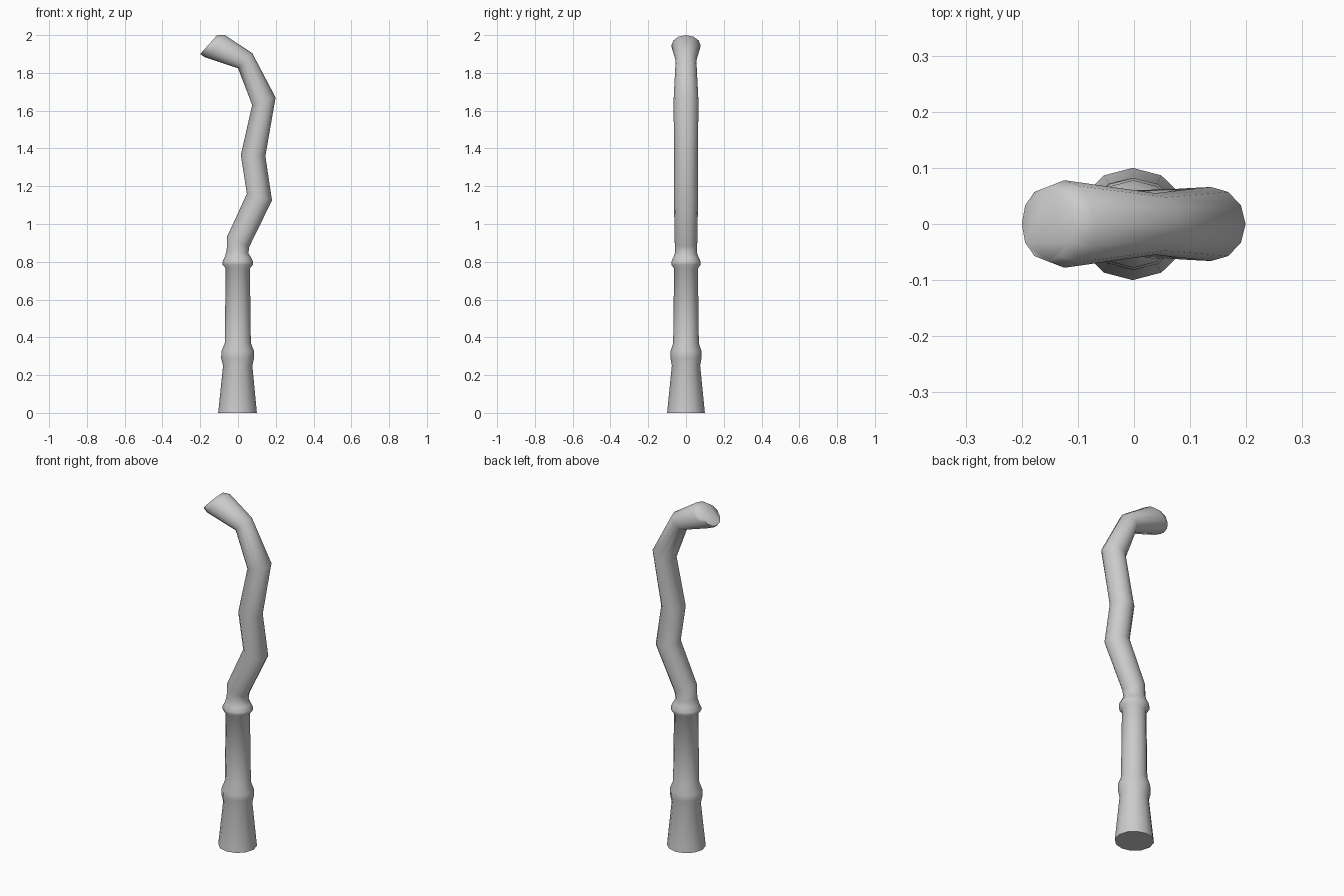
import bpy, bmesh, math
from mathutils import Vector

SIDES = 12

# Cross-sections, bottom to top: left x, left z, right x, right z, half depth in y
RINGS = [
    # flared foot and lower collar
    (-0.105, 0.0, 0.10, 0.0, 0.10),
    (-0.079, 0.25, 0.076, 0.25, 0.075),
    (-0.089, 0.29, 0.085, 0.29, 0.082),
    (-0.088, 0.325, 0.086, 0.325, 0.082),
    (-0.070, 0.37, 0.068, 0.37, 0.068),
    # straight shaft and upper collar
    (-0.065, 0.765, 0.063, 0.765, 0.063),
    (-0.082, 0.785, 0.080, 0.785, 0.078),
    (-0.082, 0.80, 0.080, 0.80, 0.078),
    (-0.070, 0.825, 0.068, 0.825, 0.066),
    (-0.060, 0.86, 0.055, 0.845, 0.057),
    # crooked upper stem
    (-0.057, 0.935, 0.060, 0.88, 0.060),
    (0.047, 1.16, 0.180, 1.125, 0.064),
    (0.015, 1.365, 0.145, 1.36, 0.063),
    (0.075, 1.63, 0.199, 1.67, 0.066),
    (0.000, 1.825, 0.075, 1.905, 0.055),
    # swollen tip with a softened rim
    (-0.178, 1.884, -0.070, 2.0, 0.078),
    (-0.200, 1.900, -0.110, 2.0, 0.066),
]

bm = bmesh.new()
loops = []
for lx, lz, rx, rz, hy in RINGS:
    left, right = Vector((lx, 0, lz)), Vector((rx, 0, rz))
    mid, half = (left + right) / 2, (right - left) / 2
    loop = []
    for i in range(SIDES):
        a = 2 * math.pi * i / SIDES
        loop.append(bm.verts.new(mid + half * math.cos(a) + Vector((0, hy * math.sin(a), 0))))
    loops.append(loop)

# Skin the rings and close both ends
for lo, hi in zip(loops, loops[1:]):
    for i in range(SIDES):
        j = (i + 1) % SIDES
        bm.faces.new((lo[i], lo[j], hi[j], hi[i]))
bm.faces.new(loops[0][::-1])
bm.faces.new(loops[-1])
bmesh.ops.recalc_face_normals(bm, faces=bm.faces)

mesh = bpy.data.meshes.new("crooked_staff")
bm.to_mesh(mesh)
bm.free()
staff = bpy.data.objects.new("crooked_staff", mesh)
bpy.context.collection.objects.link(staff)
bpy.context.view_layer.objects.active = staff
staff.select_set(True)
bpy.ops.object.shade_smooth_by_angle(angle=math.radians(70))
